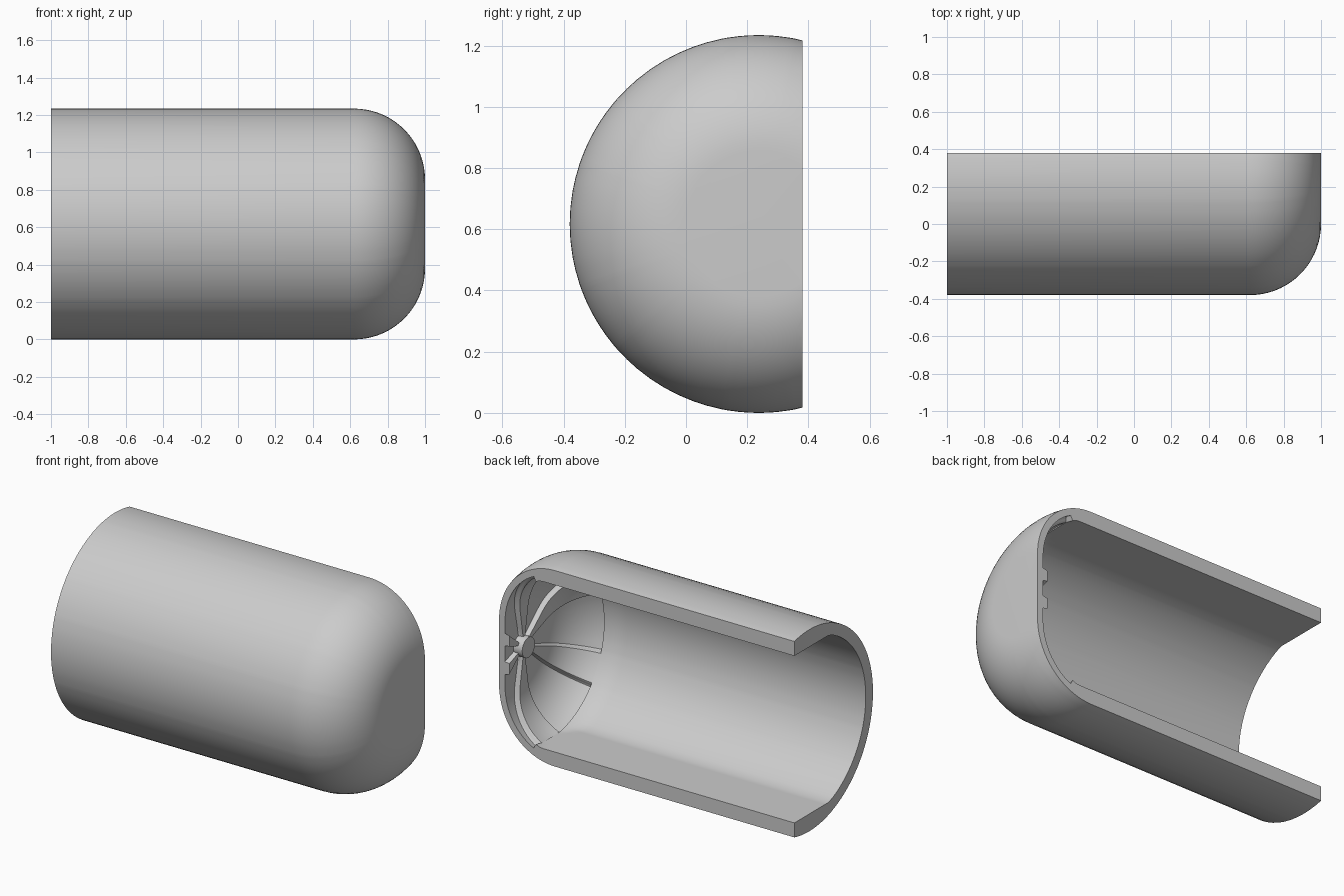
import bpy, bmesh, math

if "Cube" in bpy.data.objects:
    bpy.data.objects.remove(bpy.data.objects["Cube"])

CY, CZ = 0.237, 0.617        # axis of the vault
R, RC, XC = 0.617, 0.38, 0.62  # outer radius, corner radius, start of apse
FLAT = R - RC                # radius of the flat end
T, DEPTH = 0.07, 0.03        # wall thickness, depth of the recessed panels
CUT_Y = 0.38
FLOOR = 0.511                # half height of the flat strips inside
A0 = 25                      # apse angle where the panels begin

mat = bpy.data.materials.new("plaster_grey")
mat.diffuse_color = (0.6, 0.6, 0.6, 1)
mat.use_nodes = True
mat.node_tree.nodes["Principled BSDF"].inputs["Base Color"].default_value = mat.diffuse_color


def finish(bm, name):
    bmesh.ops.recalc_face_normals(bm, faces=bm.faces)
    me = bpy.data.meshes.new(name)
    bm.to_mesh(me)
    bm.free()
    me.materials.append(mat)
    ob = bpy.data.objects.new(name, me)
    bpy.context.collection.objects.link(ob)
    bpy.context.view_layer.objects.active = ob
    ob.select_set(True)
    bpy.ops.object.shade_smooth_by_angle(angle=math.radians(30))
    ob.select_set(False)
    return ob


def arc_point(a, thick):
    a = math.radians(a)
    r = RC - thick
    return XC + r * math.sin(a), FLAT + r * math.cos(a)


def panel_mask(theta):
    # 1 inside one of the six recessed panels, 0 on the ribs between them
    off = abs((theta + 30) % 60 - 30)
    t = min(1, max(0, (20.5 - off) / 2))
    return t * t * (3 - 2 * t)


# angles round the axis, denser at the rib edges
offsets = [-30, -27, -24, -20.5, -20, -19.5, -19, -18.5, -14, -10, -5, 0,
           5, 10, 14, 18.5, 19, 19.5, 20, 20.5, 24, 27]
thetas = [60 * k + o for k in range(6) for o in offsets]
arc_steps = [i * 5 for i in range(19)]


def column(theta):
    # outer skin from the end centre to the mouth, then the inner skin back
    pts = [(1, 0)] + [arc_point(a, 0) for a in reversed(arc_steps)] + [(-1, R)]
    pts += [(-1, R - T)]
    m = panel_mask(theta) * DEPTH
    inner = []
    for a in arc_steps:
        inner.append(arc_point(a, T - (m if a > A0 else 0)))
        if a == A0:
            inner.append(arc_point(a + 0.3, T - m))
    for r in (0.18, 0.12, 0.055):
        inner.append((1 - T + m, r))
    inner += [(1 - T, 0.05), (1 - T, 0)]
    n_outer = len(pts) - 1
    out = []
    th = math.radians(theta)
    for i, (x, r) in enumerate(pts + inner):
        y, z = r * math.cos(th), r * math.sin(th)
        # flat floor and ceiling strips inside the barrel
        if i >= n_outer and x < 0.752:
            z = max(-FLOOR, min(FLOOR, z))
        out.append((x, CY + y, CZ + z))
    return out


# vault shell: swept round the axis, then sliced open along its back
bm = bmesh.new()
grid = [[bm.verts.new(p) for p in column(t)] for t in thetas]
n = len(grid)
for i in range(n):
    a, b = grid[i], grid[(i + 1) % n]
    for j in range(len(a) - 1):
        bm.faces.new((a[j], a[j + 1], b[j + 1], b[j]))
bmesh.ops.remove_doubles(bm, verts=bm.verts, dist=1e-5)
bmesh.ops.recalc_face_normals(bm, faces=bm.faces)
bmesh.ops.bisect_plane(bm, geom=bm.verts[:] + bm.edges[:] + bm.faces[:],
                       plane_co=(0, CUT_Y, 0), plane_no=(0, 1, 0),
                       clear_outer=True)
rim = [e for e in bm.edges if e.is_boundary]
bmesh.ops.edgeloop_fill(bm, edges=rim)
finish(bm, "vault_shell")

# round boss where the ribs meet
bm = bmesh.new()
bmesh.ops.create_cone(bm, cap_ends=True, segments=32, radius1=0.062,
                      radius2=0.062, depth=0.08)
for v in bm.verts:
    x, y, z = v.co
    v.co = (0.94 + z, CY + x, CZ + y)
finish(bm, "rib_boss")
